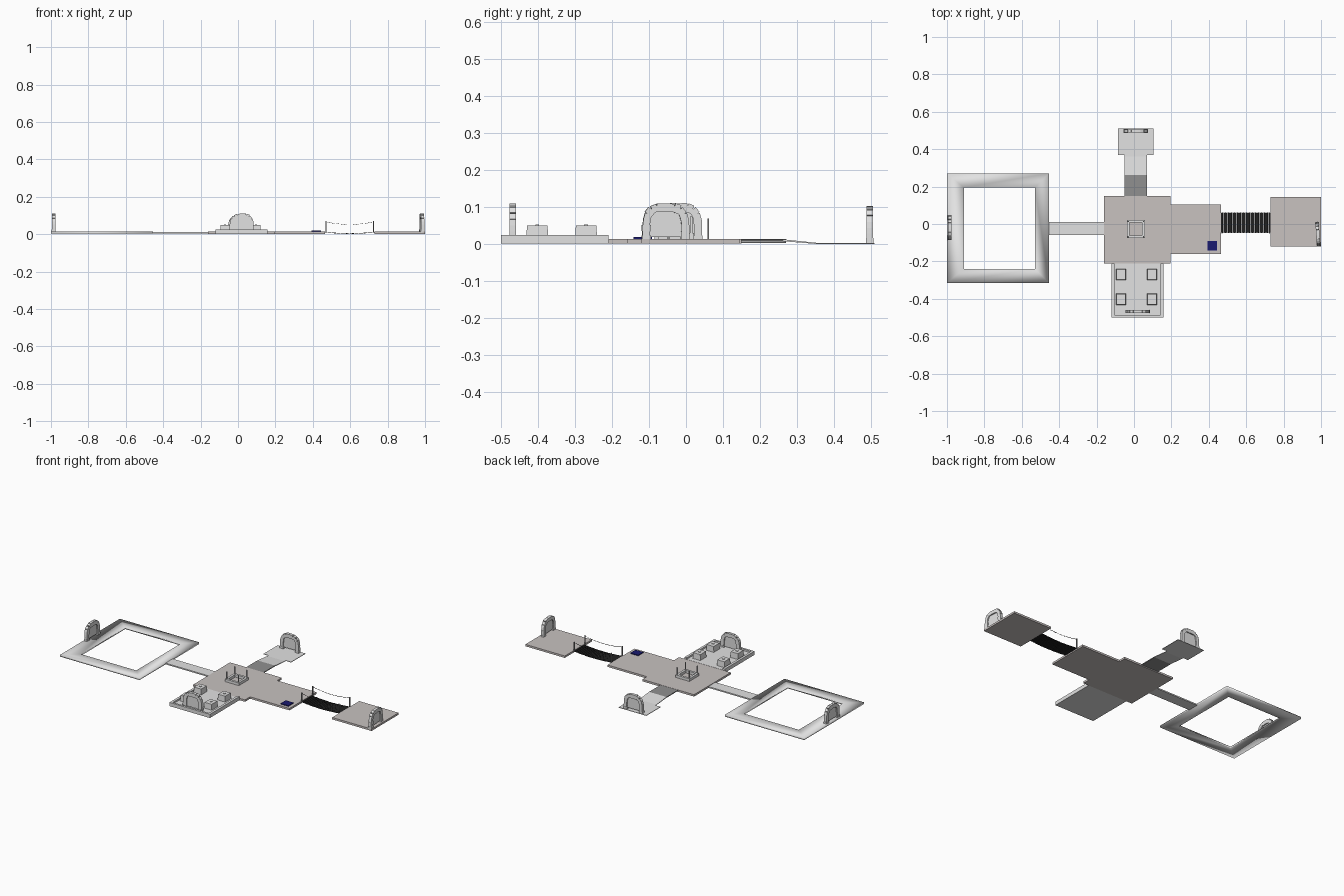
import bpy, bmesh, math, random
from mathutils import Matrix, Vector

if "Cube" in bpy.data.objects:
    bpy.data.objects.remove(bpy.data.objects["Cube"])
random.seed(4)

def material(name, rgb):
    m = bpy.data.materials.new(name)
    m.diffuse_color = (*rgb, 1)
    m.use_nodes = True
    m.node_tree.nodes["Principled BSDF"].inputs["Base Color"].default_value = m.diffuse_color
    return m

PALE = material("pale stone", (0.76, 0.76, 0.76))
PAVE = material("warm paving", (0.58, 0.54, 0.53))
GREY = material("dark grey ramp", (0.28, 0.28, 0.28))
BLACK = material("black wood", (0.015, 0.015, 0.015))
BLUE = material("navy blue", (0.01, 0.01, 0.16))

def finish(name, bm, mat, smooth=False):
    bmesh.ops.recalc_face_normals(bm, faces=bm.faces)
    me = bpy.data.meshes.new(name)
    bm.to_mesh(me)
    bm.free()
    me.materials.append(mat)
    for p in me.polygons:
        p.use_smooth = smooth
    ob = bpy.data.objects.new(name, me)
    bpy.context.collection.objects.link(ob)
    return ob

def add_box(bm, x0, x1, y0, y1, z0, z1, taper=1.0):
    c = Vector(((x0 + x1) / 2, (y0 + y1) / 2, (z0 + z1) / 2))
    r = bmesh.ops.create_cube(bm, size=1)
    for v in r["verts"]:
        k = taper if v.co.z > 0 else 1
        v.co = c + Vector((v.co.x * (x1 - x0) * k, v.co.y * (y1 - y0) * k, v.co.z * (z1 - z0)))
    return r["verts"]

def boxes(name, mat, *dims):
    bm = bmesh.new()
    for d in dims:
        add_box(bm, *d)
    return finish(name, bm, mat)

def square_ring(name, mat, outer, inner, z0, z1, smooth=False):
    bm = bmesh.new()
    loops = []
    for (x0, x1, y0, y1), z in ((outer, z0), (outer, z1), (inner, z1), (inner, z0)):
        loops.append([bm.verts.new((x, y, z)) for x, y in ((x0, y0), (x1, y0), (x1, y1), (x0, y1))])
    for a in range(4):
        p, q = loops[a], loops[(a + 1) % 4]
        for i in range(4):
            j = (i + 1) % 4
            bm.faces.new((p[i], p[j], q[j], q[i]))
    return finish(name, bm, mat, smooth)

# Paved platforms
boxes("central_platform", PAVE, (-0.16, 0.195, -0.21, 0.15, 0.002, 0.014))
boxes("east_terrace", PAVE, (0.195, 0.465, -0.16, 0.105, 0.002, 0.014))
boxes("east_platform", PAVE, (0.73, 1.0, -0.12, 0.145, 0.002, 0.014))

# West walkway and square ring path
boxes("west_walkway", PALE, (-0.455, -0.16, -0.06, 0.01, 0.003, 0.011))
square_ring("west_ring_path", PALE, (-1, -0.455, -0.315, 0.27), (-0.91, -0.53, -0.24, 0.195), 0.003, 0.014, True)

# North walkway: dark flat part, slope, landing
boxes("north_walkway", GREY, (-0.05, 0.07, 0.15, 0.262, 0.008, 0.013))
bm = bmesh.new()
slope = [(0.262, 0.013), (0.36, 0.003), (0.36, 0.0), (0.262, 0.008)]
rows = [[bm.verts.new((x, y, z)) for y, z in slope] for x in (-0.05, 0.07)]
bm.faces.new(rows[0])
bm.faces.new(rows[1])
for i in range(4):
    j = (i + 1) % 4
    bm.faces.new((rows[0][i], rows[0][j], rows[1][j], rows[1][i]))
finish("north_slope", bm, PALE)
boxes("north_landing", PALE, (-0.085, 0.105, 0.37, 0.51, 0, 0.003), (-0.05, 0.07, 0.36, 0.37, 0, 0.003))

# South tray with raised rim and four blocks
boxes("south_floor", PALE, (-0.12, 0.157, -0.5, -0.21, 0.002, 0.015))
boxes("south_rim", PALE, (-0.12, -0.105, -0.5, -0.21, 0.015, 0.025),
      (0.142, 0.157, -0.5, -0.21, 0.015, 0.025), (-0.105, 0.142, -0.5, -0.487, 0.015, 0.025))
for x in (-0.069, 0.096):
    for y in (-0.27, -0.402):
        boxes("south_block", PALE, (x - 0.026, x + 0.026, y - 0.03, y + 0.03, 0.015, 0.05, 0.92),
              (x - 0.006, x + 0.006, y - 0.005, y + 0.005, 0.05, 0.053))

# Central well frame with corner posts
cx, cy = 0.01, -0.027
square_ring("well_frame", PALE, (cx - 0.048, cx + 0.048, cy - 0.048, cy + 0.048),
            (cx - 0.034, cx + 0.034, cy - 0.034, cy + 0.034), 0.014, 0.03)
bm = bmesh.new()
for sx in (-1, 1):
    for sy in (-1, 1):
        x, y = cx + sx * 0.041, cy + sy * 0.041
        add_box(bm, x - 0.003, x + 0.003, y - 0.003, y + 0.003, 0.03, 0.075)
finish("well_posts", bm, PALE)

# Navy plate on the terrace
boxes("blue_plate", BLUE, (0.392, 0.445, -0.142, -0.092, 0.014, 0.019))

# Plank bridge, sagging in the middle
def sag(t, z, depth):
    return z - depth * (1 - (2 * t - 1) ** 2)

bm = bmesh.new()
n = 22
for i in range(n):
    t = (i + 0.5) / n
    x, z = 0.465 + 0.265 * t, sag(t, 0.013, 0.008)
    add_box(bm, x - 0.0053, x + 0.0053, -0.045, 0.058, z - 0.003, z)
finish("bridge_planks", bm, BLACK)
bm = bmesh.new()
for y in (-0.047, 0.06):
    for x in (0.47, 0.725):
        add_box(bm, x - 0.0025, x + 0.0025, y - 0.0025, y + 0.0025, 0.008, 0.07)
finish("bridge_posts", bm, GREY)
bm = bmesh.new()
for y in (-0.047, 0.06):
    for i in range(32):
        t = (i + 0.5) / 32
        x, z = 0.47 + 0.255 * t, sag(t, 0.066, 0.014)
        add_box(bm, x - 0.003, x + 0.003, y - 0.001, y + 0.001, z - 0.001, z + 0.001)
finish("bridge_chains", bm, BLACK)

# Stone gates: rough stones along a rounded arch, with a thin inner panel
def arch(t):
    # t 0..1 from left foot over the top to right foot
    a = math.pi * t
    c, s = math.cos(a), math.sin(a)
    e = 0.55
    return Vector((-0.053 * math.copysign(abs(c) ** e, c), 0, 0.01 + 0.079 * abs(s) ** e))

def gate(name, x, y, z, turn):
    bm = bmesh.new()
    path = [arch(i / 400) for i in range(401)]
    dist = [0]
    for a, b in zip(path, path[1:]):
        dist.append(dist[-1] + (b - a).length)
    count = 15
    step = dist[-1] / count
    for i in range(count):
        k = min(range(401), key=lambda j: abs(dist[j] - (i + 0.5) * step))
        d = path[min(k + 4, 400)] - path[max(k - 4, 0)]
        ang = math.atan2(d.z, d.x)
        w = random.uniform(0.019, 0.025)
        vs = add_box(bm, -step * 0.54, step * 0.54, -0.009, 0.009, -w / 2, w / 2)
        bmesh.ops.transform(bm, verts=vs, matrix=Matrix.Translation(path[k]) @ Matrix.Rotation(-ang, 4, 'Y'))
    for s in (-1, 1):
        add_box(bm, s * 0.053 - 0.012, s * 0.053 + 0.012, -0.01, 0.01, 0, 0.014)
    front = [bm.verts.new(p + Vector((0, -0.002, 0))) for p in path[::20]]
    back = [bm.verts.new(p + Vector((0, 0.002, 0))) for p in path[::20]]
    bm.faces.new(front)
    bm.faces.new(back)
    ob = finish(name, bm, PALE)
    ob.location = (x, y, z)
    ob.rotation_euler.z = math.radians(turn)

gate("north_gate", 0.01, 0.497, 0.002, 0)
gate("south_gate", 0.02, -0.468, 0.009, 0)
gate("west_gate", -0.986, -0.02, 0.01, 90)
gate("east_gate", 0.983, -0.055, 0.01, 94)
